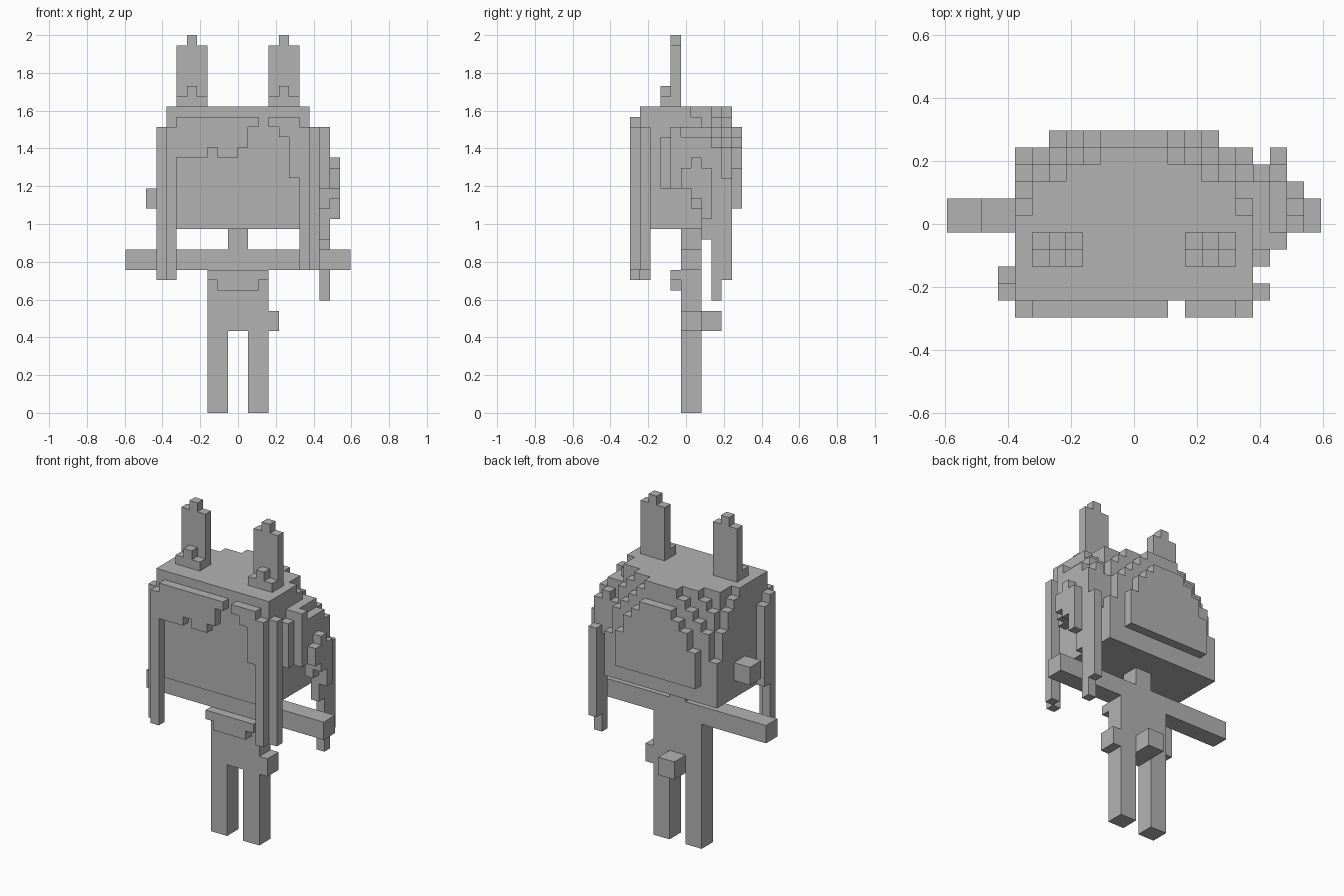
import bpy, bmesh
from mathutils import Vector

if "Cube" in bpy.data.objects:
    bpy.data.objects.remove(bpy.data.objects["Cube"])

U = 2 / 37          # size of one block
parts = {}          # part name -> set of filled cells

def add(name, *boxes):
    """Fill boxes given as (x0, x1, y0, y1, z0, z1) in blocks; y counts from the front."""
    cells = parts.setdefault(name, set())
    for x0, x1, y0, y1, z0, z1 in boxes:
        cells.update((x, y, z) for x in range(x0, x1)
                     for y in range(y0, y1) for z in range(z0, z1))

# legs, body, arms
add("left_leg", (-3, -1, 5, 7, 0, 8))
add("right_leg", (1, 3, 5, 7, 0, 8))
add("body", (-3, 3, 5, 7, 8, 14))
add("arms", (-11, 11, 5, 7, 14, 16))
add("neck", (-1, 1, 5, 7, 16, 18))
add("waist_flap", (-3, 3, 4, 5, 13, 14), (-2, 2, 4, 5, 12, 13))
add("hip_pouch", (3, 4, 5, 7, 8, 10))
add("tail", (-1, 1, 7, 9, 8, 10))

# head, with stepped rounding at the upper back: column tops by distance from centre
TOPS = {6: (29, 28, 26, 23), 5: (30, 30, 28, 26), 4: (30, 30, 29, 27),
        3: (30, 30, 30, 28), 2: (30, 30, 30, 29)}
add("head", (-7, 7, 1, 6, 18, 30))
for x in range(-7, 7):
    ax = x if x >= 0 else -x - 1
    for i, top in enumerate(TOPS.get(ax, (30,) * 4)):
        add("head", (x, x + 1, 6 + i, 7 + i, 18, top))
    # raised panel on the back of the head
    if ax < 5:
        add("back_panel", (x, x + 1, 10, 11, 20, (28, 28, 27, 26, 24)[ax]))

# side knob
add("side_knob", (-9, -7, 5, 7, 20, 22))

# fringe
add("fringe_left", (-6, -3, 0, 1, 25, 29), (-3, -2, 0, 1, 26, 29), (-2, 0, 0, 1, 25, 29),
    (0, 1, 0, 1, 26, 29), (1, 2, 0, 1, 28, 29))
add("fringe_right", (3, 4, 0, 1, 28, 29), (4, 5, 0, 1, 27, 29), (5, 6, 0, 1, 23, 29))

# long front strands
add("left_strand", (-7, -6, 0, 1, 13, 28), (-8, -7, 1, 2, 13, 28), (-8, -7, 2, 3, 18, 27))
add("right_strand", (6, 7, 0, 1, 14, 28), (7, 8, 1, 2, 14, 28))

# gathered hair on the right side
add("side_hair_inner", (7, 8, 3, 4, 22, 27), (7, 8, 4, 8, 22, 28), (7, 8, 8, 9, 22, 27))
add("side_hair_outer", (8, 9, 4, 5, 22, 28), (8, 9, 5, 6, 22, 27), (8, 9, 6, 7, 20, 27),
    (8, 9, 7, 8, 17, 27), (8, 9, 8, 9, 11, 26), (8, 9, 9, 10, 13, 23))
add("side_hair_curl", (9, 10, 5, 6, 22, 24), (9, 10, 6, 7, 21, 25), (9, 10, 7, 8, 19, 24))

# ears
for side, x in (("left", -6), ("right", 3)):
    add(side + "_ear", (x, x + 3, 4, 5, 30, 36), (x + 1, x + 2, 4, 5, 36, 37))
    add(side + "_ear_base", (x, x + 3, 3, 4, 30, 31), (x + 1, x + 2, 3, 4, 31, 32))

grey = bpy.data.materials.new("grey")
grey.diffuse_color = (0.45, 0.45, 0.45, 1)
grey.use_nodes = True
grey.node_tree.nodes["Principled BSDF"].inputs["Base Color"].default_value = grey.diffuse_color

filled = set().union(*parts.values())

def build(name, cells):
    """Make the exposed block faces of a part and merge the flat ones."""
    bm = bmesh.new()
    verts = {}

    def vert(p):
        if p not in verts:
            verts[p] = bm.verts.new(Vector((p[0], p[1] - 5.5, p[2])) * U)
        return verts[p]

    for c in sorted(cells):
        for axis in range(3):
            a, b = (axis + 1) % 3, (axis + 2) % 3
            for step in (0, 1):
                n = list(c)
                n[axis] += 1 if step else -1
                if tuple(n) in filled:
                    continue
                ring = []
                for da, db in ((0, 0), (1, 0), (1, 1), (0, 1)):
                    p = list(c)
                    p[axis] += step
                    p[a] += da
                    p[b] += db
                    ring.append(vert(tuple(p)))
                bm.faces.new(ring if step else ring[::-1])
    bmesh.ops.dissolve_limit(bm, angle_limit=0.01, verts=bm.verts[:], edges=bm.edges[:])
    mesh = bpy.data.meshes.new(name)
    bm.to_mesh(mesh)
    bm.free()
    mesh.materials.append(grey)
    bpy.context.collection.objects.link(bpy.data.objects.new(name, mesh))

for name, cells in parts.items():
    build(name, cells)
